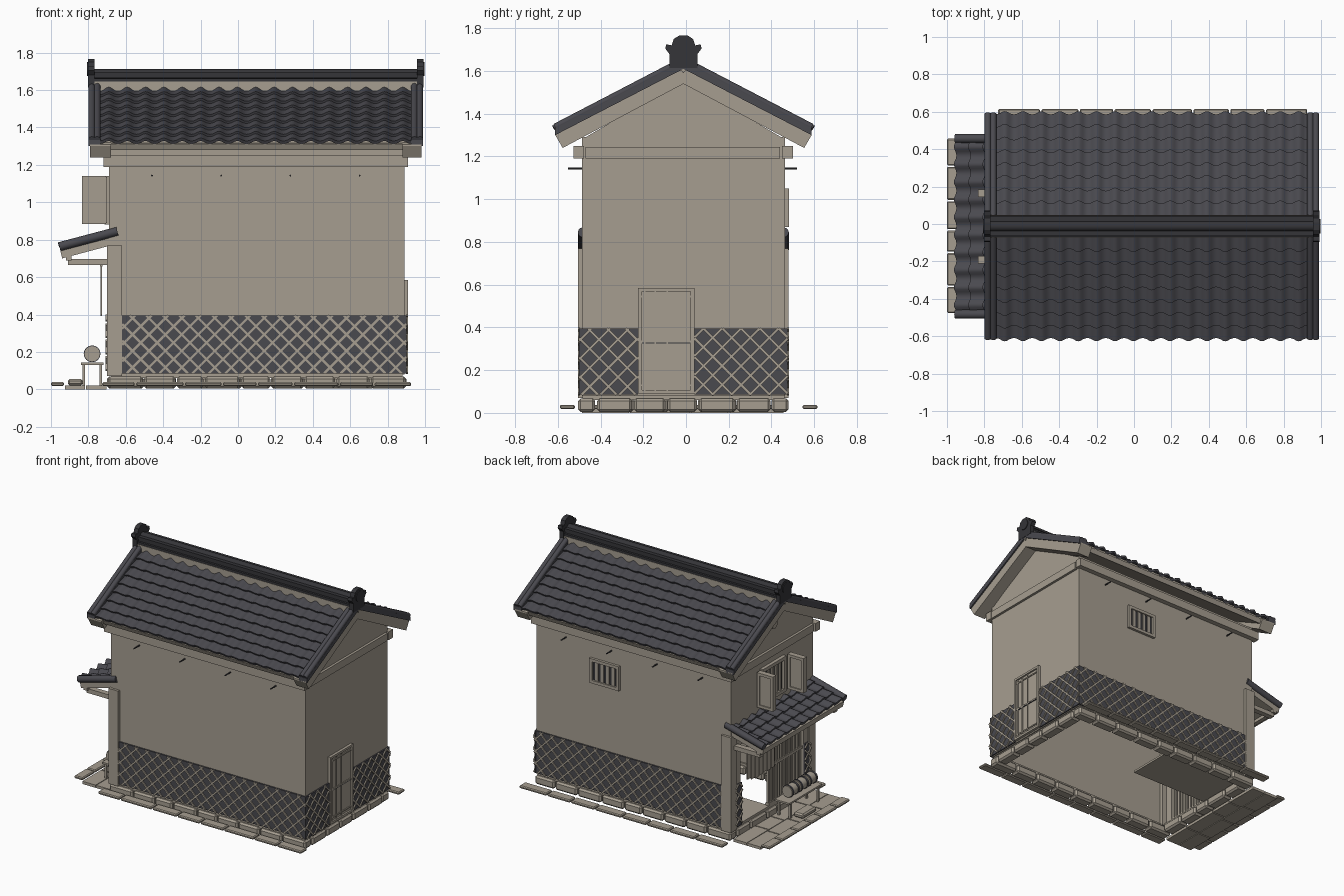
import bpy, bmesh, math, random
from mathutils import Vector, Matrix

random.seed(4)
if "Cube" in bpy.data.objects:
    bpy.data.objects.remove(bpy.data.objects["Cube"])


def material(name, r, g, b):
    m = bpy.data.materials.new(name)
    m.use_nodes = True
    m.diffuse_color = (r, g, b, 1)
    m.node_tree.nodes["Principled BSDF"].inputs["Base Color"].default_value = (r, g, b, 1)
    return m


PLASTER = material("plaster_beige", 0.38, 0.34, 0.28)
TILE = material("tile_grey", 0.068, 0.067, 0.078)
DARK = material("ridge_dark_grey", 0.035, 0.035, 0.04)


def finish(name, bm, mat, smooth=False):
    me = bpy.data.meshes.new(name)
    bm.to_mesh(me)
    bm.free()
    ob = bpy.data.objects.new(name, me)
    bpy.context.collection.objects.link(ob)
    me.materials.append(mat)
    if smooth:
        bpy.ops.object.select_all(action='DESELECT')
        ob.select_set(True)
        bpy.context.view_layer.objects.active = ob
        bpy.ops.object.shade_smooth_by_angle(angle=math.radians(40))
    return ob


def boxes(name, items, mat, bevel=0):
    """Each item is x0, x1, y0, y1, z0, z1."""
    bm = bmesh.new()
    for x0, x1, y0, y1, z0, z1 in items:
        m = Matrix.Translation(((x0 + x1) / 2, (y0 + y1) / 2, (z0 + z1) / 2))
        bmesh.ops.create_cube(bm, size=1, matrix=m @ Matrix.Diagonal((x1 - x0, y1 - y0, z1 - z0, 1)))
    if bevel:
        bmesh.ops.bevel(bm, geom=bm.edges[:], offset=bevel, segments=1, affect='EDGES')
    return finish(name, bm, mat)


def prism(name, pts, a0, a1, mat, axis='x'):
    bm = bmesh.new()
    put = (lambda a, p, q: (a, p, q)) if axis == 'x' else (lambda a, p, q: (p, a, q))
    f = bm.faces.new([bm.verts.new(put(a0, p, q)) for p, q in pts])
    ext = bmesh.ops.extrude_face_region(bm, geom=[f])
    moved = [v for v in ext['geom'] if isinstance(v, bmesh.types.BMVert)]
    bmesh.ops.translate(bm, verts=moved, vec=put(a1 - a0, 0, 0))
    bmesh.ops.recalc_face_normals(bm, faces=bm.faces[:])
    return finish(name, bm, mat)


def tubes(name, pairs, r, mat, sides=12):
    bm = bmesh.new()
    for a, b in pairs:
        a, b = Vector(a), Vector(b)
        m = Matrix.Translation((a + b) / 2) @ (b - a).to_track_quat('Z', 'Y').to_matrix().to_4x4()
        bmesh.ops.create_cone(bm, cap_ends=True, segments=sides, radius1=r, radius2=r,
                              depth=(b - a).length, matrix=m)
    return finish(name, bm, mat, True)


def tile_field(name, start, along, down, cols, rows, amp=0.022, lift=0.014):
    """Overlapping courses of wavy tiles with a lip under each course."""
    bm = bmesh.new()
    start, along, down = Vector(start), Vector(along), Vector(down)
    up = along.cross(down).normalized()
    up *= math.copysign(1, up.z)
    n = cols * 8
    for r in range(rows):
        lines = []
        for t, h in ((r, 0), (r + 1, lift), (r + 1, -0.004)):
            lines.append([])
            for i in range(n + 1):
                wave = amp * (0.5 - 0.5 * math.cos(2 * math.pi * i / 8)) ** 1.3
                drop = 0.1 * (wave / amp - 0.5) if t > r or r else 0
                p = start + along * (i / n) + down * ((t + drop) / rows) + up * (wave + h)
                lines[-1].append(bm.verts.new(p))
        for a, b in zip(lines, lines[1:]):
            for i in range(n):
                bm.faces.new((a[i], a[i + 1], b[i + 1], b[i]))
    bm.normal_update()
    if sum(f.normal.dot(up) for f in bm.faces) < 0:
        bmesh.ops.reverse_faces(bm, faces=bm.faces[:])
    return finish(name, bm, TILE, True)


def lattice(name, wall, sign, at, u0, u1, v0=0.085, v1=0.395, step=0.088):
    """Dark panel with raised diagonal joints; wall is the facing axis."""
    put = (lambda u, v, d: (at + sign * d, u, v)) if wall == 'x' else (lambda u, v, d: (u, at + sign * d, v))
    a, b = put(u0, v0, 0), put(u1, v1, 0.01)
    boxes(name + "_panel", [[f(a[k], b[k]) for k in range(3) for f in (min, max)]], TILE)
    bm = bmesh.new()
    w, h, half = u1 - u0, v1 - v0, 0.006
    for k in range(1, int((w + h) / step) + 1):
        c = k * step
        lo, hi = max(0, c - w), min(h, c)
        if hi - lo < 0.015:
            continue
        for flip in (False, True):
            ends = [((w - (c - t)) if flip else c - t, t) for t in (lo, hi)]
            s = 1 if flip else -1
            ring = []
            for d in (0.009, 0.018):
                (p, q), (e, f) = ends
                n = half * 0.7
                ring.append([bm.verts.new(put(u0 + u, v0 + v, d)) for u, v in (
                    (p - n, q + s * n), (p + n, q - s * n), (e + n, f - s * n), (e - n, f + s * n))])
            bm.faces.new(ring[1])
            for i in range(4):
                j = (i + 1) % 4
                bm.faces.new((ring[0][i], ring[0][j], ring[1][j], ring[1][i]))
    bmesh.ops.recalc_face_normals(bm, faces=bm.faces[:])
    finish(name + "_joints", bm, PLASTER)


YC = -0.012


def gable(pts):
    """Mirror a half outline (distance from ridge, height) about the ridge line."""
    return [(YC - d, z) for d, z in pts]  + [(YC + d, z) for d, z in reversed(pts) if d > 0]


def chevron(top, bottom):
    """Two-slope band: outlines run ridge to eave."""
    left = [(YC - d, z) for d, z in top + bottom[::-1]]
    right = [(YC + d, z) for d, z in (bottom[1:] + top[::-1][:-1])]
    return left + right


# Walls, hollow and open below
boxes("long_walls", [(-0.69, 0.89, -0.487, -0.455, 0.08, 1.29), (-0.69, 0.89, 0.43, 0.463, 0.08, 1.29)], PLASTER)
roofline = [(0.475, 1.28), (0, 1.56)]
prism("door_gable_wall", gable([(0.475, 0.08)] + roofline), 0.86, 0.89, PLASTER)
prism("entrance_gable_wall", gable([(0.475, 0.08)] + roofline)
      + [(0.35, 0.08), (0.35, 0.67), (-0.38, 0.67), (-0.38, 0.08)], -0.69, -0.66, PLASTER)
boxes("ceiling", [(-0.67, 0.87, -0.46, 0.44, 1.18, 1.2)], PLASTER)
boxes("raised_floor", [(-0.65, 0.0, 0.0, 0.45, 0.07, 0.085)], PLASTER)
boxes("corner_pillars", [(-0.7, -0.62, -0.505, -0.43, 0.07, 0.77), (-0.7, -0.62, 0.405, 0.48, 0.07, 0.77)], PLASTER)
boxes("eave_beams", [(-0.72, 0.91, s - 0.025, s + 0.025, 1.19, 1.25) for s in (-0.502, 0.475)], PLASTER)
boxes("gable_beams", [(x - 0.013, x + 0.013, -0.47, 0.44, 1.19, 1.245) for x in (-0.695, 0.895)], PLASTER)

# Lattice wainscot
lattice("front_lattice", 'y', -1, -0.487, -0.62, 0.9)
lattice("back_lattice", 'y', 1, 0.463, -0.62, 0.9)
lattice("door_side_lattice_a", 'x', 1, 0.89, -0.5, -0.225)
lattice("door_side_lattice_b", 'x', 1, 0.89, 0.04, 0.475)
lattice("entrance_lattice_a", 'x', -1, -0.69, -0.45, -0.38)
lattice("entrance_lattice_b", 'x', -1, -0.69, 0.35, 0.42)

# Main roof: boards, tiles, edge rails
prism("roof_boards", chevron([(0, 1.618), (0.59, 1.312)], [(0, 1.57), (0.575, 1.28)]), -0.75, 0.94, PLASTER)
for label, x0, x1 in (("entrance", -0.79, -0.68), ("door", 0.88, 0.98)):
    prism(label + "_bargeboard", chevron([(0, 1.62), (0.6, 1.31), (0.6, 1.3)], [(0, 1.54), (0.2, 1.434), (0.565, 1.24)]), x0, x1, PLASTER)
for s, label in ((-1, "front"), (1, "back")):
    tile_field(label + "_roof_tiles", (-0.74, YC + s * 0.05, 1.597), (1.67, 0, 0), (0, s * 0.545, -0.283), 17, 8)
    prism(label + "_eave_mortar", [(YC + s * d, z) for d, z in ((0.53, 1.343), (0.58, 1.331), (0.58, 1.31), (0.53, 1.335))],
          -0.74, 0.93, PLASTER)
for label, x0, x1 in (("entrance", -0.8, -0.735), ("door", 0.925, 0.99)):
    prism(label + "_edge_tiles", chevron([(0, 1.645), (0.6, 1.333)], [(0, 1.61), (0.6, 1.3)]), x0, x1, TILE)
    tubes(label + "_edge_rolls", [((x, YC, 1.648), (x, YC + s * 0.6, 1.336)) for x in (x0 + 0.018, x1 - 0.018)
                                  for s in (-1, 1)], 0.018, TILE, 10)

# Ridge and its end ornaments
boxes("ridge_mortar", [(-0.77, 0.96, YC - 0.06, YC + 0.06, 1.58, 1.645)], PLASTER)
boxes("ridge_courses", [(-0.77, 0.96, YC - w, YC + w, z, z + 0.017) for w, z in ((0.058, 1.645), (0.046, 1.664), (0.052, 1.68))], DARK)
tubes("ridge_cap", [((-0.78, YC, 1.685), (0.97, YC, 1.685))], 0.028, DARK, 14)
for label, x in (("entrance", -0.785), ("door", 0.975)):
    prism(label + "_ridge_ornament", gable([(0.066, 1.615), (0.066, 1.68), (0.085, 1.705), (0.08, 1.725), (0.055, 1.72),
                                            (0.045, 1.75), (0.02, 1.766)]), x - 0.017, x + 0.017, DARK)
    out = math.copysign(0.022, x)
    tubes(label + "_ornament_disc", [((x, YC, 1.712), (x + out, YC, 1.712))], 0.038, DARK, 20)
    prism(label + "_gable_pendant", gable([(0.022, 1.63), (0.012, 1.605), (0, 1.59)]), x, x + out * 0.6, PLASTER)
tubes("gable_medallion", [((-0.69, YC, 1.42), (-0.715, YC, 1.42))], 0.03, PLASTER, 20)

# Small wall hooks under the eaves
tubes("wall_hooks", [((x, y, 1.143), (x, y + s * 0.065, 1.143)) for x in (-0.46, -0.09, 0.28, 0.65)
                     for s, y in ((-1, -0.487), (1, 0.455))], 0.005, DARK, 6)

# Entrance awning
prism("awning_boards", [(-0.64, 0.825), (-0.95, 0.742), (-0.94, 0.7), (-0.64, 0.78)], -0.48, 0.455, PLASTER, 'y')
tile_field("awning_tiles", (-0.645, -0.48, 0.832), (0, 0.94, 0), (-0.305, 0, -0.082), 10, 4)
tubes("awning_edge_rolls", [((-0.645, y, 0.845), (-0.955, y, 0.763)) for y in (-0.482, 0.457)], 0.024, TILE)
boxes("awning_arms", [(-0.91, -0.68, y - 0.02, y + 0.02, 0.665, 0.697) for y in (-0.44, 0.42)]
      + [(-0.92, -0.89, -0.48, 0.455, 0.69, 0.715)], PLASTER)

# Door in the gable
D = 0.89
boxes("side_door_panel", [(D, D + 0.008, -0.22, 0.035, 0.09, 0.58)], PLASTER)
boxes("side_door_frame", [(D, D + 0.02, y, y + 0.018, 0.09, 0.585) for y in (-0.225, 0.022)]
      + [(D, D + 0.02, -0.225, 0.04, z, z + 0.016) for z in (0.09, 0.569)], PLASTER)
boxes("side_door_bars", [(D, D + 0.014, y, y + 0.008, 0.1, 0.575) for y in (-0.197, -0.148, -0.092)]
      + [(D, D + 0.014, -0.21, 0.025, z, z + 0.009) for z in (0.125, 0.33, 0.54)], PLASTER)
boxes("side_door_joint", [(D, D + 0.013, -0.21, 0.025, 0.325, 0.331)], DARK)

# Back window
boxes("back_window_recess", [(0.22, 0.44, 0.463, 0.468, 0.88, 1.04)], DARK)
boxes("back_window_frame", [(x, x + 0.022, 0.46, 0.482, 0.87, 1.05) for x in (0.21, 0.428)]
      + [(0.21, 0.45, 0.46, 0.482, z, z + 0.022) for z in (0.87, 1.028)], PLASTER)
boxes("back_window_bars", [(x, x + 0.022, 0.46, 0.474, 0.88, 1.04) for x in (0.25, 0.295, 0.34, 0.385)], PLASTER)

# Upper window with open shutters
boxes("upper_window_recess", [(-0.697, -0.69, -0.13, 0.11, 0.9, 1.12)], DARK)
boxes("upper_window_frame", [(-0.715, -0.68, y, y + 0.025, 0.88, 1.14) for y in (-0.145, 0.1)]
      + [(-0.715, -0.68, -0.145, 0.125, z, z + 0.025) for z in (0.88, 1.115)], PLASTER)
boxes("upper_window_bars", [(-0.708, -0.69, y, y + 0.022, 0.9, 1.12) for y in (-0.1, -0.055, -0.01, 0.035)], PLASTER)
for label, y in (("left", 0.165), ("right", -0.19)):
    boxes(label + "_shutter", [(-0.83, -0.7, y - 0.012, y + 0.012, 0.89, 1.135)], PLASTER)
    boxes(label + "_shutter_rim", [(x, x + 0.02, y - 0.02, y + 0.02, 0.885, 1.14) for x in (-0.835, -0.725)]
          + [(-0.835, -0.705, y - 0.02, y + 0.02, z, z + 0.02) for z in (0.885, 1.12)], PLASTER)

# Entrance: slatted sliding door and hanging strips
boxes("entrance_slats", [(-0.675, -0.66, -0.37 + i * 0.03, -0.353 + i * 0.03, 0.09, 0.67) for i in range(13)]
      + [(-0.68, -0.655, -0.38, 0.01, z, z + 0.02) for z in (0.085, 0.36, 0.65)], PLASTER)
boxes("hanging_strips", [(-0.735, -0.727, 0.02 + i * 0.046, 0.06 + i * 0.046, 0.39 + 0.03 * random.random(), 0.66)
                         for i in range(7)], PLASTER)
tubes("strip_rod", [((-0.731, -0.38, 0.66), (-0.731, 0.36, 0.66))], 0.007, PLASTER, 8)

# Bench with barrels
boxes("bench", [(-0.84, -0.72, -0.38, 0.0, 0.13, 0.143)] + [(x, x + 0.014, y, y + 0.016, 0.02, 0.13)
      for x in (-0.832, -0.74) for y in (-0.36, -0.04)], PLASTER)
spans = [(-0.36, -0.27), (-0.255, -0.165), (-0.15, -0.06)]
tubes("barrels", [((-0.78, a, 0.19), (-0.78, b, 0.19)) for a, b in spans], 0.041, PLASTER, 16)
tubes("barrel_hoops", [((-0.78, y, 0.19), (-0.78, y + 0.012, 0.19)) for a, b in spans
                       for y in (a + 0.008, b - 0.02)], 0.045, TILE, 16)
boxes("low_step", [(-0.91, -0.83, -0.22, -0.06, 0.02, 0.055)], PLASTER, 0.01)


# Foundation stones, kerbs and paving
def stone_row(a, b, length):
    n = round((b - a) / length)
    cuts = [a] + [a + (b - a) * (i + random.uniform(-0.15, 0.15)) / n for i in range(1, n)] + [b]
    return [(p + 0.004, q - 0.004) for p, q in zip(cuts, cuts[1:])]


stones = [(p, q, y, y + 0.08, 0.005, 0.068) for y in (-0.505, 0.4) for p, q in stone_row(-0.7, 0.9, 0.18)]
stones += [(x, x + 0.08, p, q, 0.005, 0.068) for x in (-0.7, 0.82) for p, q in stone_row(-0.42, 0.4, 0.17)]
boxes("foundation_stones", stones, PLASTER, 0.012)
boxes("sill", [(-0.68, 0.88, y, y + 0.04, 0.06, 0.085) for y in (-0.485, 0.42)]
      + [(x, x + 0.04, -0.485, 0.46, 0.06, 0.085) for x in (-0.68, 0.84)], PLASTER)
kerb = [(p, q, y, y + 0.07, 0.018, 0.038) for y in (-0.59, 0.545) for p, q in stone_row(-0.73, 0.93, 0.2)]
kerb += [(-1.0, -0.93, p, q, 0.018, 0.038) for p, q in stone_row(-0.48, 0.46, 0.16)]
boxes("kerb_stones", kerb, PLASTER, 0.006)
boxes("entrance_paving", [(x, x + 0.108, p, q, 0.0, 0.02) for x in (-0.925, -0.812) for p, q in stone_row(-0.49, 0.46, 0.22)], PLASTER)
